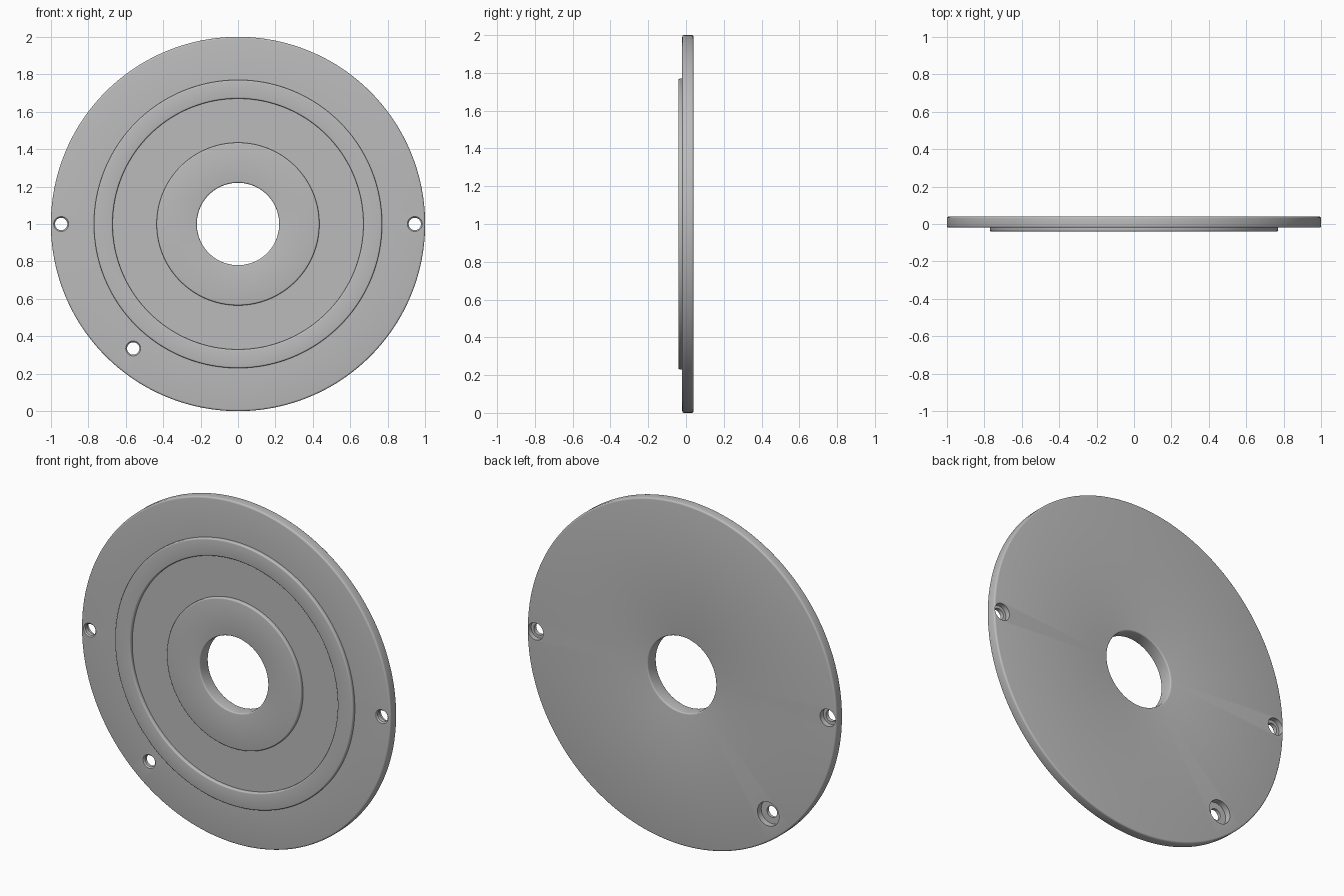
import bpy, bmesh, math
from mathutils import Vector, Matrix

cube = bpy.data.objects.get("Cube")
if cube:
    bpy.data.objects.remove(cube)

grey = bpy.data.materials.new("satin grey")
grey.use_nodes = True
colour = (0.5, 0.5, 0.5, 1)
grey.diffuse_color = colour
grey.node_tree.nodes["Principled BSDF"].inputs["Base Color"].default_value = colour


def rounded(corners, steps=4):
    """Closed profile of (radius, y, fillet) corners with the fillets filled in."""
    points = []
    for i, (r, y, fillet) in enumerate(corners):
        corner = Vector((r, y))
        if not fillet:
            points.append(corner)
            continue
        before = Vector(corners[i - 1][:2]) - corner
        after = Vector(corners[(i + 1) % len(corners)][:2]) - corner
        a, b = before.normalized() * fillet, after.normalized() * fillet
        for k in range(steps + 1):
            t = k / steps * math.pi / 2
            points.append(corner + a * (1 - math.sin(t)) + b * (1 - math.cos(t)))
    return points


def lathe(name, profile, sides, centre):
    """Revolve a closed profile around the y axis."""
    bm = bmesh.new()
    rings = []
    for i in range(sides):
        turn = Matrix.Rotation(math.tau * i / sides, 3, 'Y')
        rings.append([bm.verts.new(turn @ Vector((p.x, p.y, 0))) for p in profile])
    n = len(profile)
    for i, ring in enumerate(rings):
        nxt = rings[(i + 1) % sides]
        for j in range(n):
            k = (j + 1) % n
            bm.faces.new((ring[j], ring[k], nxt[k], nxt[j]))
    bmesh.ops.remove_doubles(bm, verts=bm.verts, dist=1e-6)
    bmesh.ops.recalc_face_normals(bm, faces=bm.faces)
    mesh = bpy.data.meshes.new(name)
    bm.to_mesh(mesh)
    bm.free()
    mesh.materials.append(grey)
    obj = bpy.data.objects.new(name, mesh)
    obj.location = centre
    bpy.context.collection.objects.link(obj)
    return obj


# Flange disc with hub boss, raised ring and central bore
BACK, FACE, RAISED = 0.04, -0.02, -0.04
f = 0.008
disc = lathe("flange_disc", rounded([
    (0.22, BACK, f), (0.22, RAISED, f),
    (0.435, RAISED, f), (0.435, FACE, 0),
    (0.67, FACE, 0), (0.67, RAISED, f),
    (0.77, RAISED, f), (0.77, FACE, 0),
    (1.0, FACE, 0.01), (1.0, BACK, 0.01),
]), 192, (0, 0, 1))

# Counterbored screw holes: x, z, counterbore radius and depth
cutters = []
for x, z, bore, depth in [(-0.945, 1, 0.05, 0.03), (0.945, 1, 0.05, 0.03),
                          (-0.56, 0.335, 0.07, 0.035)]:
    floor = BACK - depth
    profile = [Vector(p) for p in [
        (0, -0.1), (0.04, -0.1), (0.04, FACE), (0.033, FACE + 0.007),
        (0.033, floor), (bore, floor), (bore, 0.1), (0, 0.1)]]
    cutter = lathe("screw_hole_cutter", profile, 40, (x, 0, z))
    # Remove the collapsed faces along the axis and close the solid
    bm = bmesh.new()
    bm.from_mesh(cutter.data)
    bmesh.ops.dissolve_degenerate(bm, dist=1e-5, edges=bm.edges)
    loose = [e for e in bm.edges if not e.link_faces]
    bmesh.ops.delete(bm, geom=loose, context='EDGES')
    bmesh.ops.recalc_face_normals(bm, faces=bm.faces)
    bm.to_mesh(cutter.data)
    bm.free()
    cutter.hide_render = True
    cutters.append(cutter)
    cut = disc.modifiers.new("screw hole", 'BOOLEAN')
    cut.object = cutter
    cut.operation = 'DIFFERENCE'
    cut.solver = 'EXACT'

# Apply the cuts, drop the cutters and smooth the rounded surfaces
bpy.context.view_layer.objects.active = disc
disc.select_set(True)
for m in list(disc.modifiers):
    bpy.ops.object.modifier_apply(modifier=m.name)
for cutter in cutters:
    bpy.data.objects.remove(cutter)
bpy.ops.object.shade_smooth_by_angle(angle=math.radians(35))
